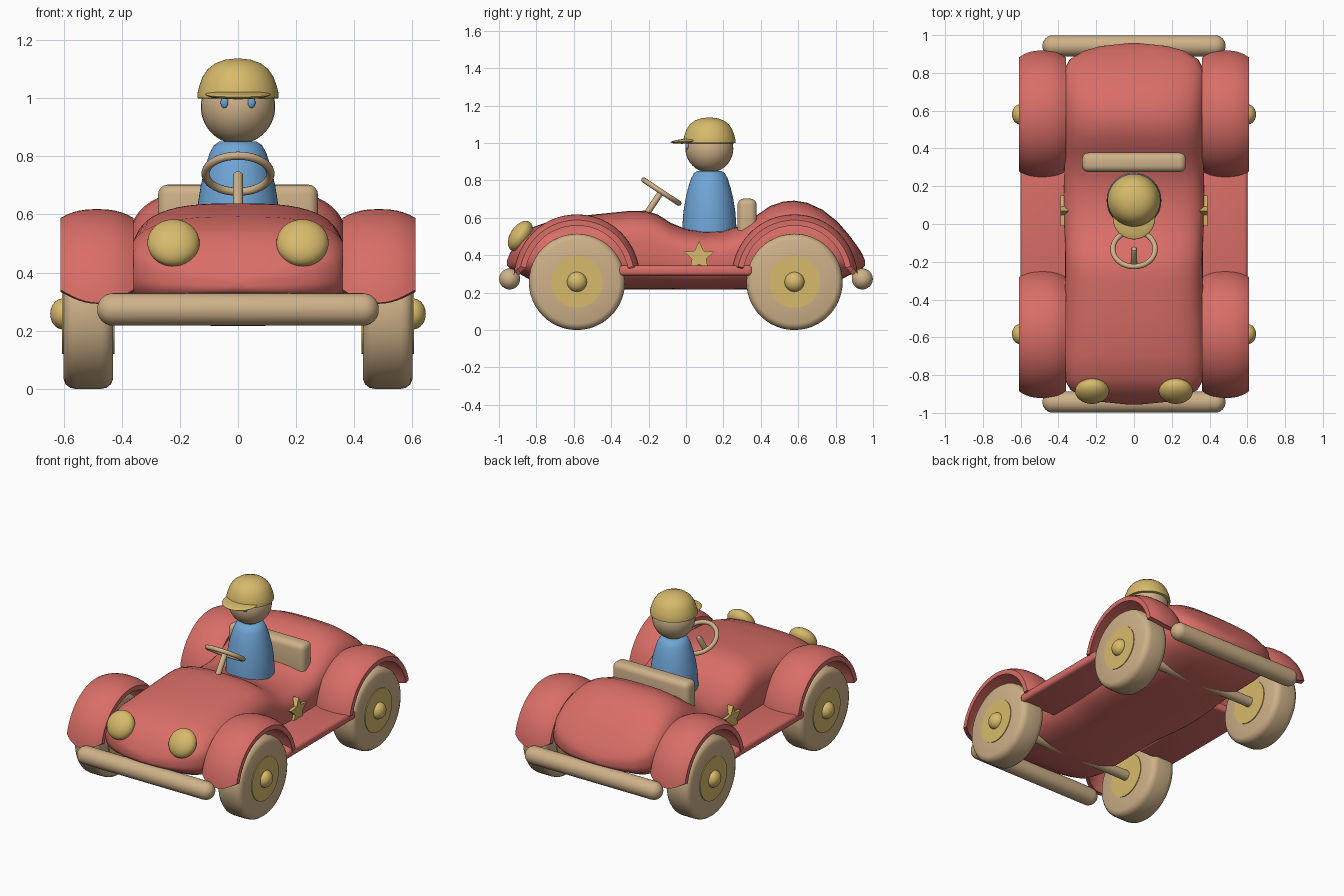
import bpy, bmesh, math
from mathutils import Vector, Matrix

if "Cube" in bpy.data.objects:
    bpy.data.objects.remove(bpy.data.objects["Cube"])

def material(name, rgb):
    m = bpy.data.materials.new(name)
    m.diffuse_color = (*rgb, 1)
    m.use_nodes = True
    m.node_tree.nodes["Principled BSDF"].inputs["Base Color"].default_value = m.diffuse_color
    return m

RED = material("red paint", (0.70, 0.155, 0.135))
YELLOW = material("yellow paint", (0.68, 0.49, 0.145))
TAN = material("tan wood", (0.62, 0.44, 0.25))
BLUE = material("blue paint", (0.16, 0.38, 0.68))

def finish(name, bm, mat, matrix=None, angle=40):
    if matrix:
        bmesh.ops.transform(bm, matrix=matrix, verts=bm.verts)
    bmesh.ops.recalc_face_normals(bm, faces=bm.faces)
    me = bpy.data.meshes.new(name)
    bm.to_mesh(me)
    bm.free()
    ob = bpy.data.objects.new(name, me)
    bpy.context.collection.objects.link(ob)
    me.materials.append(mat)
    bpy.ops.object.select_all(action='DESELECT')
    ob.select_set(True)
    bpy.context.view_layer.objects.active = ob
    bpy.ops.object.shade_smooth_by_angle(angle=math.radians(angle))
    return ob

def loft(name, rings, mat, matrix=None, caps=True, loop=False, angle=40):
    bm = bmesh.new()
    vs = [[bm.verts.new(p) for p in r] for r in rings]
    n = len(rings[0])
    pairs = list(zip(vs, vs[1:])) + ([(vs[-1], vs[0])] if loop else [])
    for a, b in pairs:
        for i in range(n):
            bm.faces.new((a[i], a[(i + 1) % n], b[(i + 1) % n], b[i]))
    if caps and not loop:
        bm.faces.new(vs[0])
        bm.faces.new(vs[-1])
    return finish(name, bm, mat, matrix, angle)

def lathe(name, profile, mat, matrix=None, n=48, angle=40):
    # profile is (radius, height) turned around z
    rings = [[(r * math.cos(2 * math.pi * i / n), r * math.sin(2 * math.pi * i / n), h)
              for i in range(n)] for r, h in profile]
    return loft(name, rings, mat, matrix, angle=angle)

def ellipsoid(name, loc, radii, mat, tilt=0):
    bm = bmesh.new()
    bmesh.ops.create_uvsphere(bm, u_segments=32, v_segments=20, radius=1)
    M = (Matrix.Translation(loc) @ Matrix.Rotation(tilt, 4, 'X')
         @ Matrix.Diagonal((*radii, 1)))
    return finish(name, bm, mat, M)

def rounded_box(name, lo, hi, bevel, mat):
    bm = bmesh.new()
    bmesh.ops.create_cube(bm, size=1)
    lo, hi = Vector(lo), Vector(hi)
    M = Matrix.Translation((lo + hi) / 2) @ Matrix.Diagonal((*(hi - lo), 1))
    bmesh.ops.transform(bm, matrix=M, verts=bm.verts)
    bmesh.ops.bevel(bm, geom=bm.edges[:], offset=bevel, segments=4, profile=0.5, affect='EDGES')
    return finish(name, bm, mat)

def along_x(x, y, z, side=1):
    return Matrix.Translation((x, y, z)) @ Matrix.Rotation(side * math.pi / 2, 4, 'Y')

# Car body: superellipse sections (y, half width, top, bottom)
stations = [(-.956, .03, .375, .345), (-.942, .17, .41, .33), (-.915, .265, .455, .315),
            (-.88, .335, .505, .295), (-.82, .37, .55, .262), (-.7, .38, .592, .232),
            (-.5, .372, .617, .22), (-.3, .365, .637, .216), (-.22, .365, .638, .216),
            (-.15, .365, .617, .216), (-.08, .367, .572, .216), (0, .37, .54, .216),
            (.1, .375, .526, .216), (.2, .372, .53, .216), (.3, .37, .56, .216),
            (.38, .37, .615, .216), (.45, .373, .663, .216), (.52, .376, .687, .22),
            (.58, .378, .692, .225), (.65, .38, .68, .23), (.73, .38, .643, .24),
            (.81, .372, .58, .26), (.87, .342, .51, .292), (.915, .27, .45, .312),
            (.942, .175, .408, .33), (.957, .03, .372, .345)]

def section(y, w, top, bottom, n=56):
    pts = []
    for i in range(n):
        c, s = math.cos(2 * math.pi * i / n), math.sin(2 * math.pi * i / n)
        pts.append((w * math.copysign(abs(c) ** (2 / 3), c), y,
                    (top + bottom) / 2 + (top - bottom) / 2 * math.copysign(abs(s) ** (2 / 3), s)))
    return pts

loft("car_body", [section(*s) for s in stations], RED, angle=60)

# Fenders: domed arch shells, longer in the middle of each end
def fender(name, side, yc):
    us = [-1 + 2 * i / 12 for i in range(13)]
    rings = []
    for k in range(33):
        ring = []
        for thick, seq in ((0, us), (.03, us[::-1])):
            for u in seq:
                end = math.radians(6 + 9 * u * u)
                a = end + (math.pi - 2 * end) * k / 32
                r = .358 - .03 * abs(u) ** 2.5 - .018 * abs(math.cos(a)) ** 3 - thick
                ring.append((side * (.485 + .125 * u), yc + r * math.cos(a), .26 + r * math.sin(a)))
        rings.append(ring)
    loft(name, rings, RED)

wheel_profile = [(.10, -.085), (.225, -.085), (.242, -.078), (.254, -.062), (.2575, -.045),
                 (.2575, .045), (.254, .062), (.242, .078), (.225, .085), (.10, .085)]

for yc, end in ((-.583, "front"), (.58, "rear")):
    # Axle through both wheels
    lathe(end + "_axle", [(.032, -.6), (.032, .6)], TAN, along_x(0, yc, .2575), n=24)
    for side, lr in ((-1, "left"), (1, "right")):
        tag = f"{end}_{lr}_"
        fender(tag + "fender", side, yc)
        M = along_x(side * .515, yc, .2575, side)
        lathe(tag + "wheel", wheel_profile, TAN, M)
        lathe(tag + "hub_disc", [(.138, -.09), (.138, .09)], YELLOW, M)
        ellipsoid(tag + "hub_cap", (side * .603, yc, .2575), (.043, .053, .053), YELLOW)
    # Bumper bar
    sy = -1 if end == "front" else 1
    cap = [(.056 * math.sin(a), .485 - .056 * (1 - math.cos(a)))
           for a in [math.pi / 2 * i / 8 for i in range(1, 9)]]
    lathe(end + "_bumper", [(r, -h) for r, h in cap] + cap[::-1], TAN,
          along_x(0, sy * .943, .273), n=32)

for side, lr in ((-1, "left"), (1, "right")):
    # Running board
    xs = sorted((side * .33, side * .602))
    rounded_box(lr + "_running_board", (xs[0], -.36, .29), (xs[1], .355, .345), .02, RED)
    # Headlight
    ellipsoid(lr + "_headlight", (side * .222, -.885, .502), (.09, .055, .09), YELLOW,
              tilt=-math.radians(33))
    # Side star
    star = [((.085 if i % 2 == 0 else .04) * math.sin(math.pi * i / 5),
             (.085 if i % 2 == 0 else .04) * math.cos(math.pi * i / 5)) for i in range(10)]
    loft(lr + "_star", [[(side * x, .07 + a, .392 + b) for a, b in star] for x in (.35, .388)],
         YELLOW, angle=20)
    # Eye
    ellipsoid(lr + "_eye", (side * .046, .009, .985), (.014, .012, .02), BLUE)

# Seat back
rounded_box("seat_back", (-.275, .275, .48), (.275, .378, .703), .035, TAN)

# Steering wheel and column
axis = Vector((0, .55, .83)).normalized()
tilt = axis.to_track_quat('Z', 'Y').to_matrix().to_4x4()
hub = Matrix.Translation((0, -.132, .74)) @ tilt
torus = []
for i in range(48):
    t = 2 * math.pi * i / 48
    torus.append([((.112 + .014 * math.cos(p)) * math.cos(t), (.112 + .014 * math.cos(p)) * math.sin(t),
                   .014 * math.sin(p)) for p in [2 * math.pi * j / 12 for j in range(12)]])
loft("steering_wheel", torus, TAN, hub, loop=True)
lathe("steering_column", [(.017, -.19), (.017, -.004), (.012, .002)], TAN, hub, n=20)

# Driver
at = Matrix.Translation((0, .125, 0))
lathe("driver_torso", [(.145, .5), (.144, .56), (.139, .63), (.128, .70), (.114, .76),
                       (.098, .81), (.083, .838), (.065, .85), (.03, .852)], BLUE, at)
ellipsoid("driver_head", (0, .125, .97), (.128, .128, .128), TAN)
lathe("cap_dome", [(.125, .998), (.14, 1.0), (.14, 1.015), (.134, 1.04), (.122, 1.073), (.104, 1.1),
                   (.078, 1.12), (.045, 1.132), (.01, 1.136)], YELLOW, at, angle=50)
ellipsoid("cap_brim", (0, .03, 1.012), (.112, .112, .014), YELLOW, tilt=math.radians(4))
